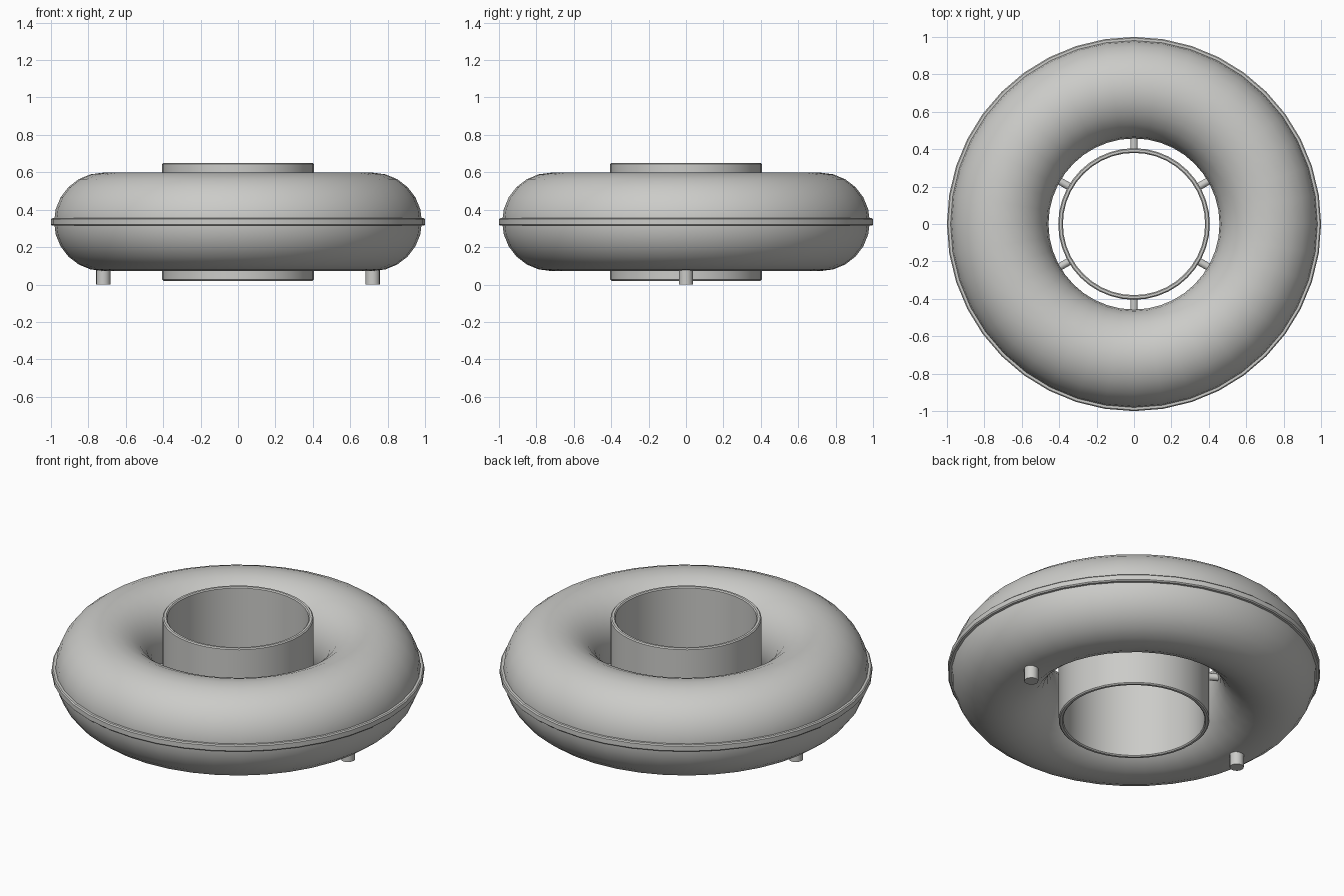
import bpy, bmesh, math
from mathutils import Matrix, Vector

if "Cube" in bpy.data.objects:
    bpy.data.objects.remove(bpy.data.objects["Cube"], do_unlink=True)

MID_Z = 0.335      # height of the ring's centre plane
RING_R = 0.72      # distance from axis to the centre of the ring's section
TUBE_R = 0.263     # radius of the ring's section
SIDES = 40

grey = bpy.data.materials.new("warm_grey")
grey.use_nodes = True
colour = (0.6, 0.6, 0.58, 1)
grey.diffuse_color = colour
grey.node_tree.nodes["Principled BSDF"].inputs["Base Color"].default_value = colour


def finish(name, bm, angle):
    bmesh.ops.recalc_face_normals(bm, faces=bm.faces)
    mesh = bpy.data.meshes.new(name)
    bm.to_mesh(mesh)
    bm.free()
    mesh.materials.append(grey)
    obj = bpy.data.objects.new(name, mesh)
    bpy.context.collection.objects.link(obj)
    bpy.ops.object.select_all(action="DESELECT")
    obj.select_set(True)
    bpy.context.view_layer.objects.active = obj
    bpy.ops.object.shade_smooth_by_angle(angle=math.radians(angle))
    return obj


def lathe(name, profile, angle=30):
    """Spin a closed (radius, height) profile around the z axis."""
    bm = bmesh.new()
    rings = []
    for i in range(SIDES):
        a = math.tau * i / SIDES
        rings.append([bm.verts.new((r * math.cos(a), r * math.sin(a), z)) for r, z in profile])
    n = len(profile)
    for i in range(SIDES):
        here, there = rings[i], rings[(i + 1) % SIDES]
        for j in range(n):
            k = (j + 1) % n
            bm.faces.new((here[j], there[j], there[k], here[k]))
    return finish(name, bm, angle)


def chamfered(r0, r1, z0, z1, c):
    """Rectangular section with cut corners."""
    return [(r0 + c, z0), (r1 - c, z0), (r1, z0 + c), (r1, z1 - c),
            (r1 - c, z1), (r0 + c, z1), (r0, z1 - c), (r0, z0 + c)]


def rod(name, start, end, radius):
    start, end = Vector(start), Vector(end)
    axis = end - start
    turn = axis.to_track_quat("Z", "Y").to_matrix().to_4x4()
    bm = bmesh.new()
    bmesh.ops.create_cone(bm, cap_ends=True, segments=16, radius1=radius, radius2=radius,
                          depth=axis.length, matrix=Matrix.Translation((start + end) / 2) @ turn)
    return finish(name, bm, 40)


# Round hollow body
section = [(RING_R + TUBE_R * math.cos(math.tau * j / 24),
            MID_Z + TUBE_R * math.sin(math.tau * j / 24)) for j in range(24)]
lathe("ring_body", section, 40)

# Thin seam band around the widest point
lathe("seam_band", chamfered(0.96, 1.0, MID_Z - 0.02, MID_Z + 0.02, 0.006))

# Open central sleeve
lathe("central_sleeve", chamfered(0.38, 0.405, 0.02, 0.65, 0.006))

# Spokes joining sleeve and body
for i in range(6):
    a = math.radians(30 + 60 * i)
    d = Vector((math.cos(a), math.sin(a), 0))
    up = Vector((0, 0, MID_Z))
    rod(f"spoke_{i + 1}", d * 0.39 + up, d * 0.50 + up, 0.02)

# Two small feet
for side, x in (("left", RING_R), ("right", -RING_R)):
    rod(f"{side}_foot", (x, 0, 0), (x, 0, 0.12), 0.038)
